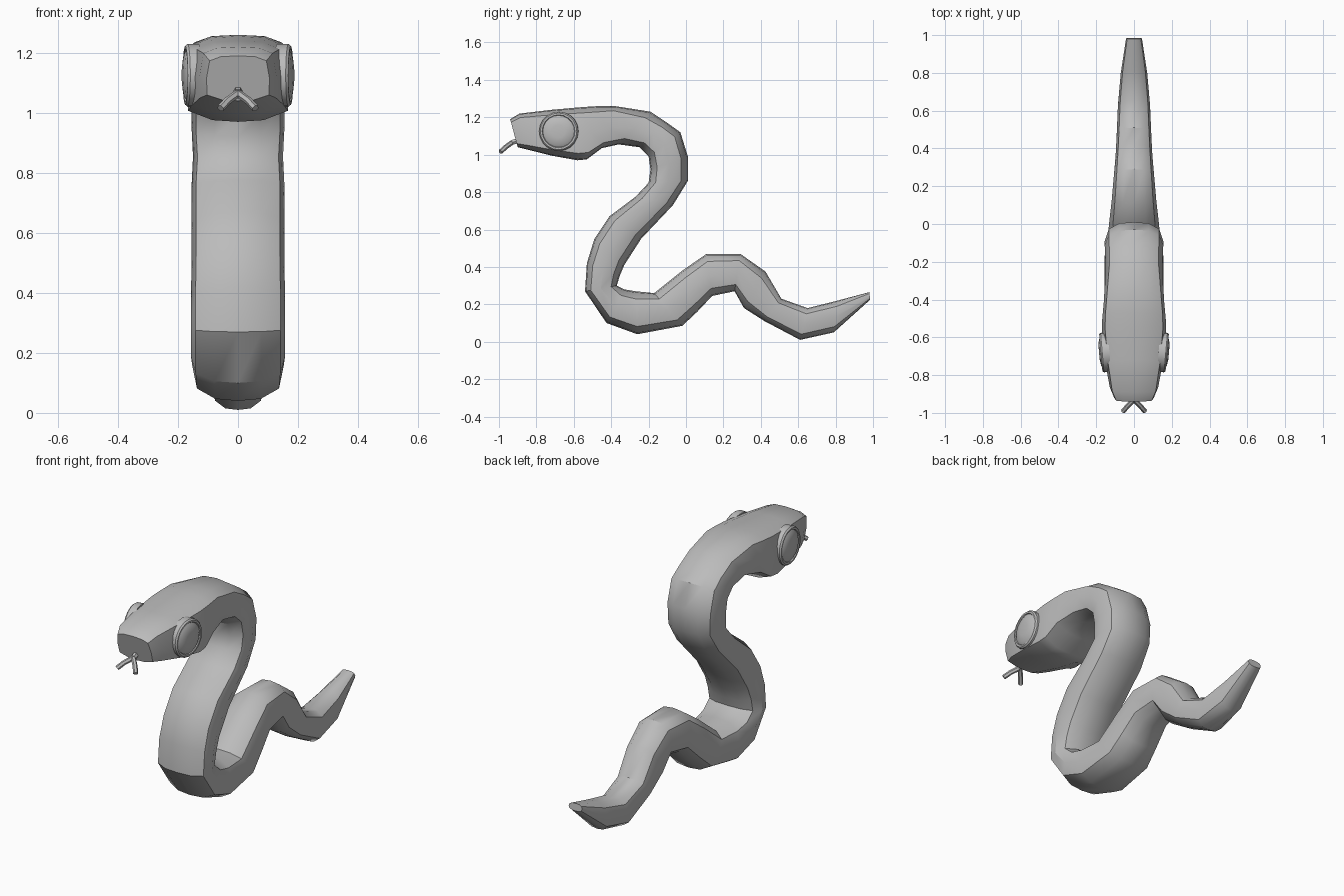
import bpy, bmesh, math
from mathutils import Vector, Matrix

cube = bpy.data.objects.get("Cube")
if cube:
    bpy.data.objects.remove(cube, do_unlink=True)

grey = bpy.data.materials.new("plain grey")
grey.use_nodes = True
COLOUR = (0.5, 0.5, 0.5, 1)
grey.diffuse_color = COLOUR
grey.node_tree.nodes["Principled BSDF"].inputs["Base Color"].default_value = COLOUR


def finish(bm, name, angle):
    bmesh.ops.recalc_face_normals(bm, faces=bm.faces)
    mesh = bpy.data.meshes.new(name)
    bm.to_mesh(mesh)
    bm.free()
    mesh.materials.append(grey)
    obj = bpy.data.objects.new(name, mesh)
    bpy.context.collection.objects.link(obj)
    bpy.ops.object.select_all(action="DESELECT")
    obj.select_set(True)
    bpy.context.view_layer.objects.active = obj
    bpy.ops.object.shade_smooth_by_angle(angle=math.radians(angle))
    return obj


def loft(bm, rings):
    """Skin a list of point rings and cap both ends."""
    rows = [[bm.verts.new(p) for p in ring] for ring in rings]
    for a, b in zip(rows, rows[1:]):
        n = len(a)
        for i in range(n):
            bm.faces.new((a[i], a[(i + 1) % n], b[(i + 1) % n], b[i]))
    bm.faces.new(rows[0])
    bm.faces.new(rows[-1])


# Half cross-sections from back to belly: (share of half width, share of height)
HEAD = [(0, 1), (.55, .98), (.9, .89), (1, .5), (.98, .13), (.5, .02), (0, 0)]
BODY = [(0, 1), (.5, .97), (.86, .82), (1, .5), (.9, .18), (.5, .03), (0, 0)]

# Stations along the animal: back y, back z, belly y, belly z, half width
HEAD_STATIONS = [
    (-.94, 1.19, -.90, 1.04, .105), (-.89, 1.22, -.84, 1.025, .128),
    (-.72, 1.24, -.72, .995, .155), (-.55, 1.255, -.58, .97, .17),
    (-.47, 1.26, -.53, .975, .168), (-.38, 1.26, -.45, 1.035, .16),
]
BODY_STATIONS = [
    (-.19, 1.23, -.36, 1.055, .152), (-.10, 1.17, -.25, 1.04, .152),
    (-.03, 1.12, -.20, .99, .155), (.01, .99, -.19, .92, .155),
    (.01, .86, -.20, .85, .15), (-.07, .73, -.27, .775, .155),
    (-.24, .55, -.41, .67, .155), (-.33, .41, -.49, .55, .155),
    (-.355, .35, -.53, .42, .157), (-.37, .30, -.54, .27, .157),
    (-.33, .28, -.425, .10, .157), (-.27, .27, -.26, .04, .152),
    (-.17, .26, -.02, .085, .142), (-.02, .38, .06, .16, .13),
    (.11, .47, .14, .245, .118), (.29, .47, .26, .27, .105),
    (.425, .375, .31, .18, .097), (.51, .23, .42, .11, .092),
    (.65, .18, .61, .01, .085), (.81, .22, .79, .05, .07),
    (.98, .265, .985, .225, .042),
]


def section(station, half):
    by, bz, vy, vz, w = station
    right = [Vector((w * u, vy + (by - vy) * t, vz + (bz - vz) * t)) for u, t in half]
    left = [Vector((-p.x, p.y, p.z)) for p in reversed(right[1:-1])]
    return right + left


# Head, neck, coiled body and tail in one skin
bm = bmesh.new()
loft(bm, [section(s, HEAD) for s in HEAD_STATIONS] +
     [section(s, BODY) for s in BODY_STATIONS])
finish(bm, "snake_body", 35)

# Eyes: a bevelled rim with a slightly domed lens
EYE = [(.105, -.03), (.105, .008), (.098, .016), (.088, .016),
       (.085, .011), (.07, .02), (.035, .025)]
for side, name in ((1, "left_eye"), (-1, "right_eye")):
    bm = bmesh.new()
    turn = [2 * math.pi * i / 20 for i in range(20)]
    loft(bm, [[(r * math.cos(a), r * math.sin(a), h) for a in turn] for r, h in EYE])
    place = (Matrix.Translation((side * .16, -.68, 1.125)) @
             Matrix.Rotation(side * math.radians(-5), 4, "Z") @
             Matrix.Rotation(side * math.pi / 2, 4, "Y"))
    bmesh.ops.transform(bm, matrix=place, verts=bm.verts)
    finish(bm, name, 30)

# Forked tongue: a short stem and two drooping prongs
bm = bmesh.new()


def rod(points, radius):
    rings = []
    for i, p in enumerate(points):
        d = (points[min(i + 1, len(points) - 1)] - points[max(i - 1, 0)]).normalized()
        side = d.cross(Vector((0, 0, 1))).normalized()
        up = side.cross(d)
        rings.append([p + radius * (side * math.cos(a) + up * math.sin(a))
                      for a in [math.pi * k / 3 for k in range(6)]])
    loft(bm, rings)


fork = Vector((0, -.93, 1.065))
rod([Vector((0, -.86, 1.09)), fork], .015)
for s in (1, -1):
    rod([fork, Vector((s * .035, -.965, 1.04)), Vector((s * .058, -.992, 1.015))], .013)
finish(bm, "forked_tongue", 30)
